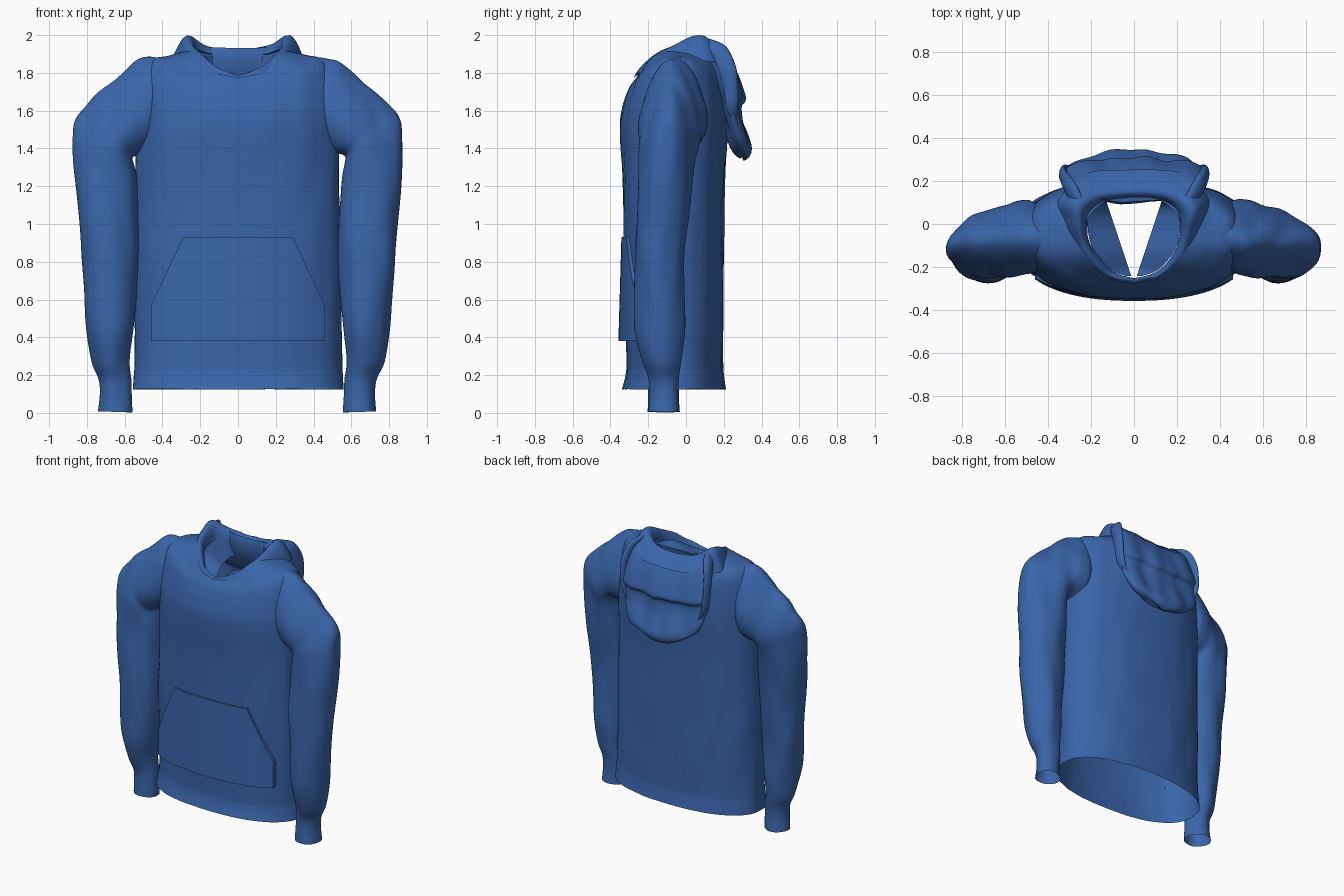
import bpy, bmesh, math
from mathutils import Vector, noise

if "Cube" in bpy.data.objects:
    bpy.data.objects.remove(bpy.data.objects["Cube"])

blue = bpy.data.materials.new("blue cloth")
blue.diffuse_color = (0.042, 0.13, 0.40, 1)
blue.use_nodes = True
blue.node_tree.nodes["Principled BSDF"].inputs["Base Color"].default_value = blue.diffuse_color


def spow(v, e):
    return math.copysign(abs(v) ** e, v)


def smooth_rows(rows, n):
    """Catmull-Rom interpolation of parameter rows"""
    out = []
    for i in range(len(rows) - 1):
        a, b, c, d = (rows[max(0, min(len(rows) - 1, i + k))] for k in (-1, 0, 1, 2))
        for j in range(n):
            t = j / n
            out.append([0.5 * (2 * q + (r - p) * t + (2 * p - 5 * q + 4 * r - s) * t * t
                        + (3 * q - p - 3 * r + s) * t ** 3) for p, q, r, s in zip(a, b, c, d)])
    out.append(list(rows[-1]))
    return out


def make(name, grid, wrap=True, wrinkle=0.0, cap=False):
    """Skin a grid of points; wrap closes each row into a ring"""
    bm = bmesh.new()
    vs = [[bm.verts.new(p) for p in row] for row in grid]
    m = len(vs[0])
    for r0, r1 in zip(vs, vs[1:]):
        for j in range(m if wrap else m - 1):
            k = (j + 1) % m
            bm.faces.new((r0[j], r0[k], r1[k], r1[j]))
    if cap:
        bm.faces.new(vs[-1])
    bmesh.ops.recalc_face_normals(bm, faces=bm.faces)
    if wrinkle:
        bm.normal_update()
        moves = [(v, v.normal * wrinkle * noise.noise(Vector((v.co.x * 10, v.co.y * 10, v.co.z * 3))))
                 for v in bm.verts]
        for v, d in moves:
            v.co += d
    me = bpy.data.meshes.new(name)
    bm.to_mesh(me)
    bm.free()
    me.materials.append(blue)
    ob = bpy.data.objects.new(name, me)
    bpy.context.collection.objects.link(ob)
    bpy.ops.object.select_all(action='DESELECT')
    ob.select_set(True)
    bpy.context.view_layer.objects.active = ob
    bpy.ops.object.shade_smooth_by_angle(angle=math.radians(50))
    return ob


def oval(hw, yf, yb, zf, zs, zb, n=2.3, seg=72):
    """Ring with its own front, side and back heights"""
    pts = []
    for i in range(seg):
        a = 2 * math.pi * i / seg
        c, s = math.cos(a), math.sin(a)
        y = (yf + yb) / 2 + (yb - yf) / 2 * spow(s, 2 / n)
        z = zs + ((zb if s > 0 else zf) - zs) * s * s
        pts.append((hw * spow(c, 2 / n), y, z))
    return pts


# body: open at the hem and at the neck
body = [(.56, -.34, .212, .125, .125, .125), (.555, -.318, .2, .2, .2, .2),
        (.55, -.315, .196, .3, .3, .3), (.545, -.33, .2, .8, .8, .8),
        (.54, -.335, .205, 1.2, 1.2, 1.2), (.535, -.35, .22, 1.5, 1.5, 1.5),
        (.52, -.335, .215, 1.62, 1.68, 1.66), (.47, -.305, .2, 1.71, 1.85, 1.78),
        (.36, -.275, .17, 1.76, 1.895, 1.86), (.23, -.255, .13, 1.785, 1.925, 1.89)]
make("body", [oval(*r) for r in smooth_rows(body, 6)], wrinkle=.008)

# sleeves: outer x,z / inner x,z / centre y / half depth / wedge towards the outside
sleeve = [(.36, 1.87, .42, 1.42, -.06, .12, .2), (.46, 1.875, .48, 1.38, -.062, .165, .25),
          (.55, 1.855, .52, 1.37, -.07, .165, .35), (.68, 1.745, .55, 1.365, -.08, .158, .4),
          (.79, 1.635, .565, 1.35, -.085, .152, .42), (.858, 1.555, .56, 1.32, -.095, .15, .4),
          (.872, 1.47, .545, 1.25, -.105, .148, .25),
          (.866, 1.3, .535, 1.15, -.113, .145, .1), (.855, 1.1, .53, 1.02, -.125, .14, 0),
          (.838, .9, .532, .88, -.135, .136, 0),
          (.815, .6, .545, .6, -.14, .13, 0), (.80, .42, .557, .42, -.137, .128, 0),
          (.775, .27, .57, .27, -.125, .105, 0), (.738, .18, .562, .18, -.117, .086, 0),
          (.73, .1, .563, .1, -.117, .083, 0), (.737, .008, .56, .003, -.117, .087, 0)]


def cuff_ring(s, xo, zo, xi, zi, yc, hd, k):
    ring = []
    for i in range(48):
        a = 2 * math.pi * i / 48
        c, d = math.cos(a), math.sin(a) * (1 - k * math.cos(a))
        ring.append((s * ((xo + xi) / 2 + (xo - xi) / 2 * c), yc + hd * d,
                     (zo + zi) / 2 + (zo - zi) / 2 * c))
    return ring


for side, s in (("left", -1), ("right", 1)):
    make(side + "_sleeve", [cuff_ring(s, *r) for r in smooth_rows(sleeve, 6)], wrinkle=.014)


# front pouch pocket, following the belly curve
def belly(x):
    return -.063 - .265 * (1 - (abs(x) / .55) ** 2.3) ** (1 / 2.3)


grid = []
for i in range(25):
    z = .38 + .55 * i / 24
    w = .46 if z < .57 else .46 - .17 * (z - .57) / .36
    puff = .03 - .016 * i / 24
    row = [(w * (j / 20 - 1), belly(w * (j / 20 - 1)) - puff, z) for j in range(41)]
    # rim meets the body
    grid.append([(-w, belly(w) + .004, z)] + row + [(w, belly(w) + .004, z)])
grid = [[(x, max(y, belly(x) + .008), z) for x, y, z in grid[0]]] + grid \
    + [[(x, max(y, belly(x) + .004), z) for x, y, z in grid[-1]]]
make("pocket", grid, wrap=False)

# hood collar: half profiles from front centre to back centre
# inner base xyz / crest xyz / outer base xyz
collar = [(0, -.25, 1.775, 0, -.262, 1.79, 0, -.28, 1.775),
          (.11, -.215, 1.80, .12, -.235, 1.835, .135, -.25, 1.80),
          (.19, -.12, 1.86, .22, -.13, 1.915, .26, -.14, 1.86),
          (.215, -.02, 1.88, .26, .0, 1.975, .33, .01, 1.88),
          (.20, .06, 1.89, .265, .09, 1.99, .345, .13, 1.86),
          (.11, .115, 1.89, .15, .155, 1.94, .20, .24, 1.86),
          (0, .13, 1.885, 0, .165, 1.92, 0, .255, 1.85)]
half = smooth_rows(collar, 6)
full = half + [[-v if k % 3 == 0 else v for k, v in enumerate(r)] for r in half[-2:0:-1]]
rings = []
for r in full:
    a, b, c = Vector(r[:3]), Vector(r[3:6]), Vector(r[6:])
    ctrl = b * 2 - (a + c) / 2
    rings.append([a * (1 - t) ** 2 + ctrl * 2 * t * (1 - t) + c * t * t for t in [k / 10 for k in range(11)]])
make("hood_collar", rings + [rings[0]], wrap=False, wrinkle=.012)

# crossed lining panels inside the neck
for side, s in (("left", -1), ("right", 1)):
    rows = []
    for r in half[2:31]:
        t = (r[1] + .25) / .36
        rows.append([(s * r[0], r[1], r[2]),
                     (s * min(r[0], .01 + .12 * t), r[1], r[2] - .03 - .1 * max(t, 0))])
    make(side + "_neck_lining", rows, wrap=False)

# hood bag hanging down the back, with a folded ledge half way
bag = [(.24, .11, .17, 1.93), (.315, .1, .225, 1.885), (.34, .11, .268, 1.81),
       (.35, .14, .295, 1.73), (.345, .17, .308, 1.67), (.33, .19, .285, 1.635),
       (.325, .20, .295, 1.56), (.295, .215, .322, 1.48), (.235, .235, .343, 1.41),
       (.15, .26, .33, 1.365), (.04, .285, .305, 1.345)]
make("hood_bag", [oval(w, f, b, z, z + .015, z - .01, 2.2)
                  for w, f, b, z in smooth_rows(bag, 5)], wrinkle=.018, cap=True)

# folded opening edge on each side of the hood
edge = [(.25, .09, 1.965, .03), (.30, .17, 1.92, .045), (.325, .215, 1.83, .045),
        (.33, .235, 1.73, .04), (.32, .245, 1.62, .035), (.28, .26, 1.54, .01)]
for side, s in (("left", -1), ("right", 1)):
    rings = []
    for x, y, z, r in smooth_rows(edge, 6):
        rings.append([(s * (x + .6 * r * math.cos(a)), y + r * math.sin(a), z + .4 * r * math.sin(a))
                      for a in [2 * math.pi * k / 16 for k in range(16)]])
    make(side + "_hood_edge", rings, wrinkle=.01, cap=True)
